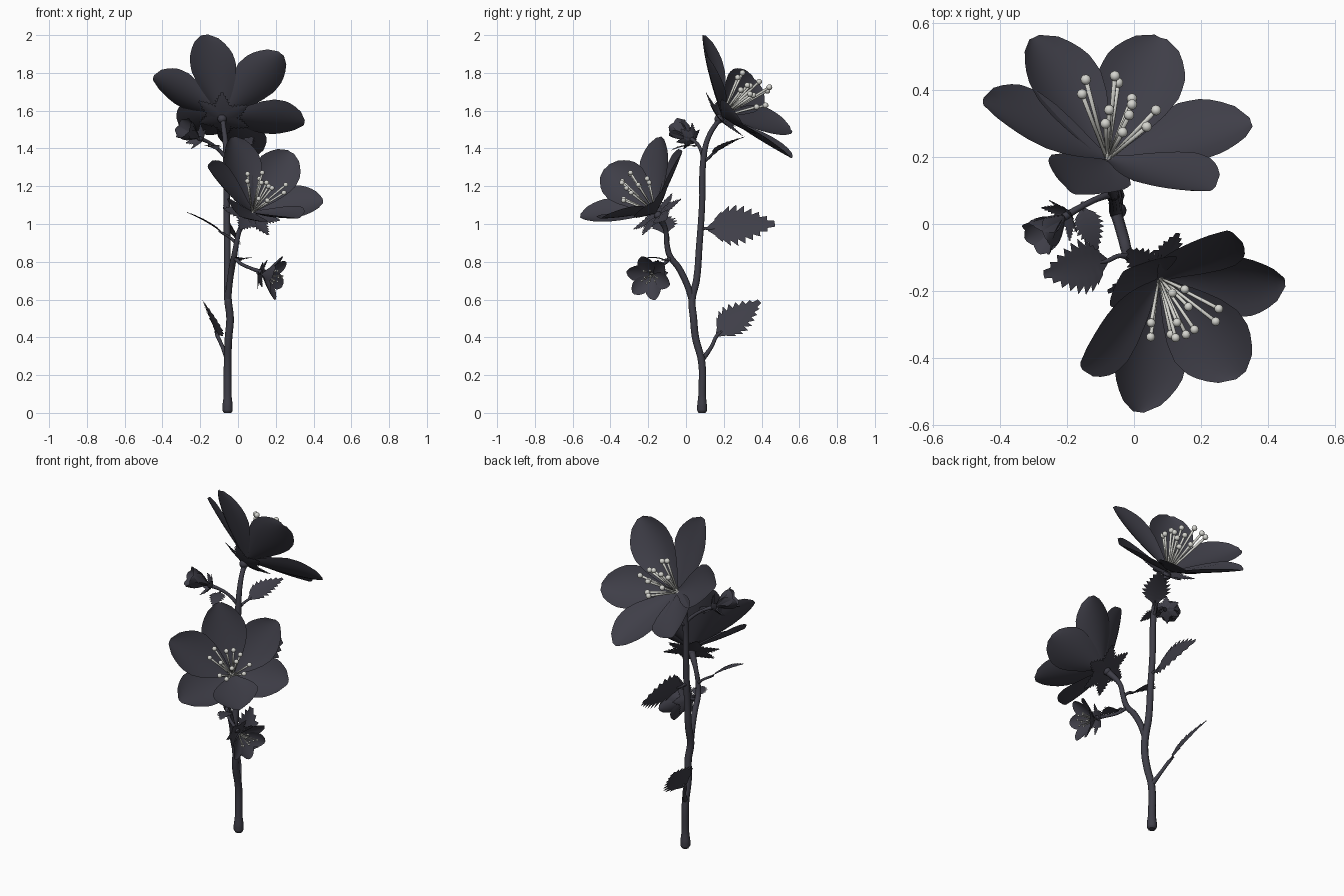
import bpy, bmesh, math, random
from mathutils import Vector as V

if "Cube" in bpy.data.objects:
    bpy.data.objects.remove(bpy.data.objects["Cube"])

random.seed(4)


def material(name, col):
    m = bpy.data.materials.new(name)
    m.diffuse_color = (*col, 1)
    m.use_nodes = True
    m.node_tree.nodes["Principled BSDF"].inputs["Base Color"].default_value = m.diffuse_color
    return m


DARK = material("charcoal", (0.049, 0.048, 0.064))
PALE = material("pale grey", (0.66, 0.66, 0.62))


def finish(name, bm, mat):
    me = bpy.data.meshes.new(name)
    bm.to_mesh(me)
    bm.free()
    ob = bpy.data.objects.new(name, me)
    bpy.context.collection.objects.link(ob)
    me.materials.append(mat)
    for p in me.polygons:
        p.use_smooth = True
    return ob


def lerp_profile(prof, s):
    for (a, va), (b, vb) in zip(prof, prof[1:]):
        if s <= b:
            return va + (vb - va) * (s - a) / (b - a)
    return prof[-1][1]


PETAL = [(0, .1), (.12, .3), (.25, .58), (.42, .86), (.57, 1), (.7, .98), (.82, .82), (.93, .53), (1, .15)]
LEAF = [(0, .12), (.1, .55), (.22, .9), (.36, 1), (.5, .9), (.7, .62), (.87, .3), (1, .02)]


def blade(bm, base, tip, up, width, prof, bulge, cup, teeth=False):
    """Curved sheet from base to tip, optionally with a saw-tooth edge."""
    base, tip, up = V(base), V(tip), V(up)
    along = tip - base
    side = along.cross(up).normalized()
    n = side.cross(along).normalized()
    ctrl = (base + tip) / 2 + n * bulge
    rows = 18 if teeth else 14
    cols = 4 if teeth else 8
    grid = []
    for i in range(rows + 1):
        s = i / rows
        c = base * (1 - s) ** 2 + ctrl * 2 * s * (1 - s) + tip * s * s
        w = width / 2 * lerp_profile(prof, s)
        row = []
        for j in range(cols + 1):
            v = j / cols * 2 - 1
            p = c + side * w * v + n * cup * w * (abs(v) if teeth else v * v)
            if teeth and abs(v) == 1 and 0 < i < rows:
                if i % 2:
                    p += side * v * w * .2 + along * .055
                else:
                    p -= side * v * w * .16
            row.append(bm.verts.new(p))
        grid.append(row)
    for i in range(rows):
        for j in range(cols):
            bm.faces.new((grid[i][j], grid[i][j + 1], grid[i + 1][j + 1], grid[i + 1][j]))


def radial(axis, n, turn=0):
    """n unit vectors evenly spread around an axis."""
    u = axis.orthogonal().normalized()
    w = axis.cross(u)
    return [u * math.cos(turn + k * math.tau / n) + w * math.sin(turn + k * math.tau / n) for k in range(n)]


def flower(name, base, axis, tips, width, sepal, sepal_rise, stamen_len, stamens):
    base, axis = V(base), V(axis).normalized()
    L = (V(tips[0]) - base).length
    # petals
    bm = bmesh.new()
    for k, t in enumerate(tips):
        blade(bm, base + axis * .008 * (k % 2), t, axis, width, PETAL, -.03 * L, .3)
    finish(name + "_petals", bm, DARK)
    # toothed sepals behind the petals
    bm = bmesh.new()
    for r in radial(axis, 6, .4):
        b = base - axis * .02
        blade(bm, b, b + r * sepal + axis * sepal * sepal_rise, axis, sepal * .62, LEAF, -.02 * L, .15, True)
    # calyx cup
    q = axis.to_track_quat('Z', 'Y').to_matrix().to_4x4()
    q.translation = base - axis * .02
    e = bmesh.ops.create_uvsphere(bm, u_segments=12, v_segments=8, radius=.055 * L)
    bmesh.ops.transform(bm, matrix=q, verts=e["verts"])
    finish(name + "_calyx", bm, DARK)
    # stamens: filaments with round anthers
    bm = bmesh.new()
    for k in range(stamens):
        r = radial(axis, stamens)[k]
        d = (axis + r * (.5 if k % 3 else .2)).normalized()
        ln = stamen_len * random.uniform(.68, 1.05)
        m = d.to_track_quat('Z', 'Y').to_matrix().to_4x4()
        m.translation = base + d * ln / 2
        bmesh.ops.create_cone(bm, cap_ends=True, segments=7, radius1=stamen_len * .018,
                              radius2=stamen_len * .025, depth=ln, matrix=m)
        m.translation = base + d * ln
        bmesh.ops.create_icosphere(bm, subdivisions=2, radius=stamen_len * .054, matrix=m)
    if stamens:
        finish(name + "_stamens", bm, PALE)
    else:
        bm.free()


def stem(name, pts):
    """Tapered tube through (x, y, z, radius) points."""
    cu = bpy.data.curves.new(name, 'CURVE')
    cu.dimensions = '3D'
    cu.bevel_depth = 1
    cu.bevel_resolution = 3
    cu.resolution_u = 5
    cu.use_fill_caps = True
    sp = cu.splines.new('BEZIER')
    sp.bezier_points.add(len(pts) - 1)
    for bp, (x, y, z, r) in zip(sp.bezier_points, pts):
        bp.co = (x, y, z)
        bp.radius = r
        bp.handle_left_type = bp.handle_right_type = 'AUTO'
    ob = bpy.data.objects.new(name, cu)
    bpy.context.collection.objects.link(ob)
    cu.materials.append(DARK)
    bpy.ops.object.select_all(action='DESELECT')
    ob.select_set(True)
    bpy.context.view_layer.objects.active = ob
    bpy.ops.object.convert(target='MESH')


def leaf(name, base, tip, normal, width):
    bm = bmesh.new()
    blade(bm, base, tip, normal, width, LEAF, .015, .12, True)
    finish(name, bm, DARK)


# stems
stem("main_stem", [(-.055, .085, 0, .02), (-.055, .085, .012, .027), (-.055, .085, .04, .027),
                   (-.055, .085, .09, .021), (-.055, .083, .27, .02), (-.05, .05, .4, .02),
                   (-.042, .04, .5, .02), (-.053, .032, .6, .02), (-.056, .055, .7, .019),
                   (-.057, .07, .88, .018), (-.06, .085, 1.1, .017), (-.062, .092, 1.34, .017),
                   (-.068, .115, 1.45, .014), (-.078, .16, 1.53, .013), (-.08, .19, 1.565, .02)])
stem("side_stem", [(-.053, .032, .6, .018), (-.045, .005, .68, .017), (-.032, -.04, .77, .017),
                   (-.02, -.085, .83, .016), (-.008, -.102, .9, .014), (.01, -.108, .97, .013),
                   (.065, -.148, 1.045, .02)])
stem("small_flower_stem", [(-.022, -.08, .825, .011), (.015, -.115, .79, .009),
                           (.07, -.15, .765, .009), (.125, -.175, .745, .012)])
stem("bud_stem", [(-.062, .092, 1.35, .012), (-.11, .075, 1.4, .009), (-.16, .05, 1.435, .009),
                  (-.21, .02, 1.455, .012)])

# two large open flowers
flower("upper_flower", (-.08, .19, 1.57), (.19, .74, .64),
       [(-.18, .09, 2.0), (.23, .1, 1.9), (.35, .3, 1.53), (.08, .555, 1.35), (-.3, .555, 1.5), (-.45, .36, 1.77)],
       .255, .15, .25, .29, 12)
flower("lower_flower", (.075, -.16, 1.06), (.34, -.61, .71),
       [(-.03, -.14, 1.46), (.28, -.02, 1.38), (.45, -.17, 1.12), (.32, -.45, 1.03), (.01, -.56, 1.04),
        (-.16, -.42, 1.3)],
       .245, .16, .05, .25, 12)


def ring_tips(base, axis, rise, spread):
    a = V(axis).normalized()
    return [V(base) + a * rise + r * spread for r in radial(a, 6)]


# small open flower and bud
b, a = (.125, -.175, .735), (.9, -.25, -.22)
flower("small_flower", b, a, ring_tips(b, a, .095, .122), .088, .085, .3, .11, 9)
b, a = (-.205, .025, 1.455), (-.68, -.56, .42)
flower("bud", b, a, ring_tips(b, a, .125, .06), .09, .075, .6, .08, 0)

# toothed leaves with their stalks
for name, root, base, tip, nrm, w, r in [
    ("low_leaf", (-.055, .085, .28), (-.11, .165, .41), (-.185, .39, .59), (.8, -.12, .5), .18, .01),
    ("middle_leaf", (-.058, .075, .97), (-.055, .115, .975), (-.04, .47, 1.0), (.9, 0, .4), .205, .008),
    ("left_leaf", (-.01, -.1, .9), (-.08, -.11, .95), (-.27, -.15, 1.06), (.5, 0, .87), .145, .007),
    ("top_leaf", (-.062, .092, 1.33), (-.03, .14, 1.37), (.08, .31, 1.46), (-.15, -.42, .9), .14, .007),
    ("bud_leaf", (-.15, .056, 1.43), (-.155, .05, 1.415), (-.11, -.075, 1.39), (0, 0, 1), .08, .005),
    ("small_leaf", (0, -.1, .805), (.015, -.115, .81), (.045, -.23, .815), (0, 0, 1), .08, .005),
]:
    leaf(name, base, tip, nrm, w)
    mid = (V(root) + V(base)) / 2 + V((0, .01, .005))
    end = V(base) + (V(tip) - V(base)) * .12
    stem(name + "_stalk", [(*root, r * 1.4), (*mid, r), (*base, r), (*end, r * .6)])
